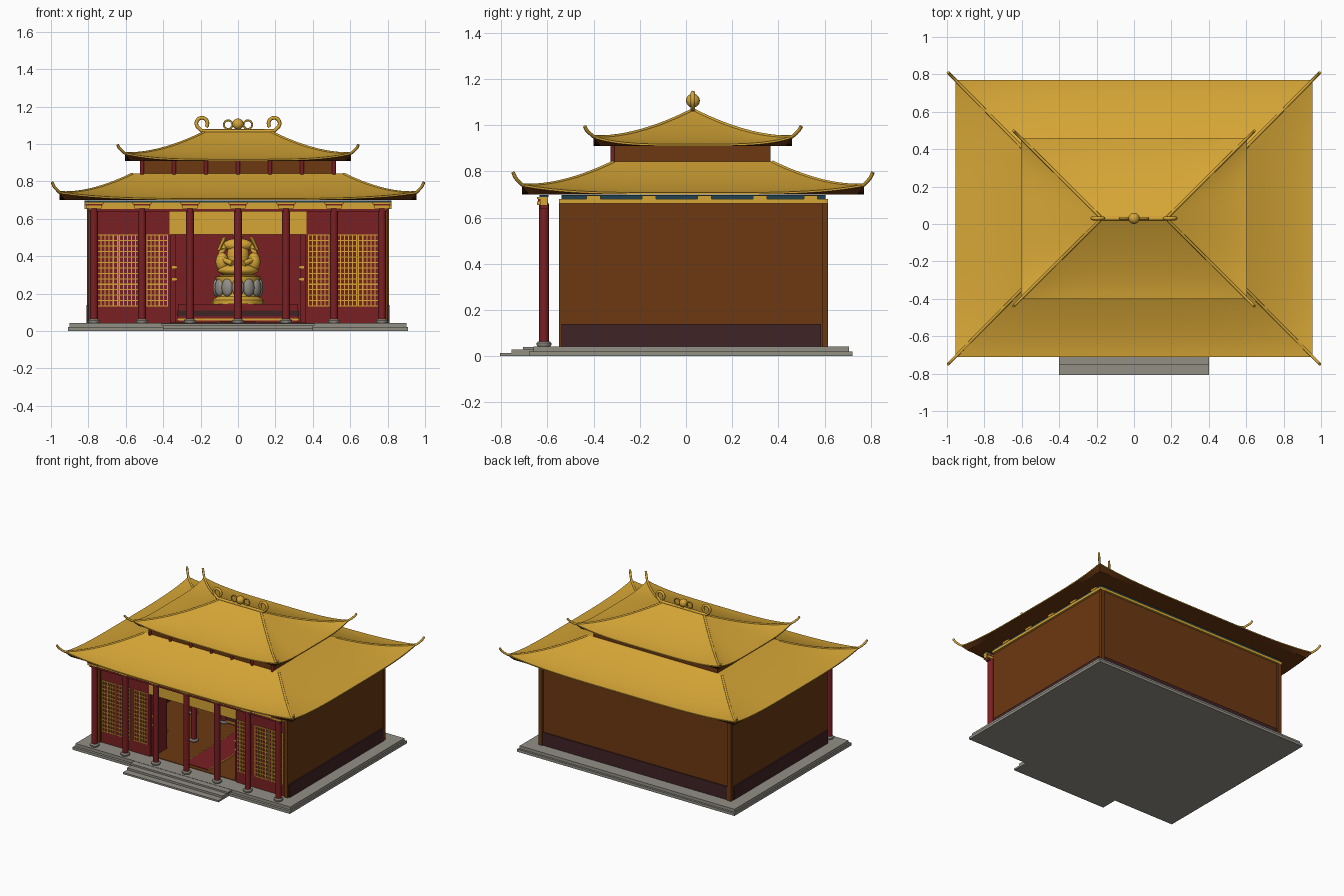
import bpy, bmesh, math
from mathutils import Vector, Matrix

if "Cube" in bpy.data.objects:
    bpy.data.objects.remove(bpy.data.objects["Cube"])


def material(name, r, g, b):
    lin = [((c / 255 + 0.055) / 1.055) ** 2.4 for c in (r, g, b)]
    m = bpy.data.materials.new(name)
    m.diffuse_color = (*lin, 1)
    m.use_nodes = True
    m.node_tree.nodes["Principled BSDF"].inputs["Base Color"].default_value = m.diffuse_color
    return m


GOLD = material("gold", 214, 166, 54)
BROWN = material("brown", 108, 56, 17)
RED = material("red", 122, 32, 35)
DARK = material("dark_plinth", 64, 35, 38)
STONE = material("stone", 146, 143, 133)
TEAL = material("teal", 32, 64, 78)


def finish(name, bm, mats, smooth=None):
    bmesh.ops.recalc_face_normals(bm, faces=bm.faces)
    me = bpy.data.meshes.new(name)
    bm.to_mesh(me)
    bm.free()
    for m in mats:
        me.materials.append(m)
    ob = bpy.data.objects.new(name, me)
    bpy.context.collection.objects.link(ob)
    if smooth:
        shade(ob, smooth)
    return ob


def shade(ob, angle):
    bpy.ops.object.select_all(action='DESELECT')
    ob.select_set(True)
    bpy.context.view_layer.objects.active = ob
    bpy.ops.object.shade_smooth_by_angle(angle=math.radians(angle))


def boxes(name, mat, *ranges):
    """Each range is x0, x1, y0, y1, z0, z1."""
    bm = bmesh.new()
    for x0, x1, y0, y1, z0, z1 in ranges:
        m = Matrix.Translation(((x0 + x1) / 2, (y0 + y1) / 2, (z0 + z1) / 2))
        m = m @ Matrix.Diagonal((x1 - x0, y1 - y0, z1 - z0, 1))
        bmesh.ops.create_cube(bm, size=1, matrix=m)
    return finish(name, bm, [mat])


def lathe(name, mat, profile, spots=((0, 0),), n=20):
    """Turn (radius, z) pairs around a vertical axis at each spot."""
    bm = bmesh.new()
    for x, y in spots:
        rings = [[bm.verts.new((x + r * math.cos(i * math.tau / n),
                                y + r * math.sin(i * math.tau / n), z))
                  for i in range(n)] for r, z in profile]
        for a, b in zip(rings, rings[1:]):
            for i in range(n):
                bm.faces.new((a[i], a[(i + 1) % n], b[(i + 1) % n], b[i]))
        bm.faces.new(rings[0])
        bm.faces.new(rings[-1])
    return finish(name, bm, [mat], 40)


def balls(name, mat, *items):
    """Each item is centre, radii, turn about z."""
    bm = bmesh.new()
    for c, s, turn in items:
        m = Matrix.Translation(c) @ Matrix.Rotation(turn, 4, 'Z') @ Matrix.Diagonal((*s, 1))
        bmesh.ops.create_uvsphere(bm, u_segments=16, v_segments=10, radius=1, matrix=m)
    return finish(name, bm, [mat], 60)


def tube(name, mat, pts, radius, cyclic=False):
    cu = bpy.data.curves.new(name, 'CURVE')
    cu.dimensions = '3D'
    cu.bevel_depth, cu.bevel_resolution, cu.use_fill_caps = radius, 2, True
    sp = cu.splines.new('POLY')
    sp.points.add(len(pts) - 1)
    for p, co in zip(sp.points, pts):
        p.co = (*co, 1)
    sp.use_cyclic_u = cyclic
    cu.materials.append(mat)
    ob = bpy.data.objects.new(name, cu)
    bpy.context.collection.objects.link(ob)
    bpy.ops.object.select_all(action='DESELECT')
    ob.select_set(True)
    bpy.context.view_layer.objects.active = ob
    bpy.ops.object.convert(target='MESH')
    shade(bpy.context.object, 50)


CY = 0.03  # centre line of the hall in y


def roof(name, ex, ey, tx, ty, z0, z1, lift, tip):
    """Hipped roof with a concave slope, lifted corners and upturned hip ends."""
    n, rows = 24, 12

    def height(t, s):
        return z0 + (z1 - z0) * t ** 1.45 + lift * abs(s) ** 4 * (1 - t) ** 2

    def ring(hx, hy, zf):
        out = []
        for side in range(4):
            for i in range(n):
                s = -1 + 2 * i / n
                x, y = [(s, -1), (1, s), (-s, 1), (-1, -s)][side]
                out.append(bm.verts.new((x * hx, CY + y * hy, zf(s))))
        return out

    bm = bmesh.new()
    rings = [ring(ex - 0.03, ey - 0.03, lambda s: z0 - 0.008),
             ring(ex, ey, lambda s: height(0, s) - 0.008)]
    for k in range(rows + 1):
        t = k / rows
        rings.append(ring(ex + (tx - ex) * t, ey + (ty - ey) * t, lambda s: height(t, s)))
    for k, (a, b) in enumerate(zip(rings, rings[1:])):
        for i in range(4 * n):
            j = (i + 1) % (4 * n)
            bm.faces.new((a[i], a[j], b[j], b[i])).material_index = 1 if k == 0 else 0
    bm.faces.new(rings[0]).material_index = 1
    bm.faces.new(rings[-1])
    finish(name, bm, [GOLD, BROWN], 15)
    # hip ridges with upturned ends
    for sx in (-1, 1):
        for sy in (-1, 1):
            pts = [(sx * (ex + (tx - ex) * t), CY + sy * (ey + (ty - ey) * t), height(t, 1) - 0.003)
                   for t in [1 - k / 12 for k in range(13)]]
            for d, h in ((0.018, 0.3), (0.03, 0.6), (0.039, 1)):
                pts.append((sx * (ex + d), CY + sy * (ey + d), z0 + lift + (tip - z0 - lift) * h))
            tube(name + "_hip_ridge", GOLD, pts, 0.008)


# Stone platform and steps
boxes("platform", STONE, (-.91, .91, -.68, .72, 0, .02), (-.9, .9, -.66, .705, .02, .042))
boxes("steps", STONE, (-.4, .4, -.806, -.6, 0, .013), (-.4, .4, -.755, -.6, .013, .028),
      (-.41, .41, -.706, -.6, .028, .04))
boxes("hall_floor", BROWN, (-.79, .79, -.53, .58, .04, .046))

# Solid walls, corner posts, plinth
boxes("side_and_back_walls", BROWN, (-.8, -.77, -.55, .6, .04, .66), (.77, .8, -.55, .6, .04, .66),
      (-.8, .8, .57, .6, .04, .66))
boxes("corner_posts", BROWN, *[(min(s * .775, s * .807), max(s * .775, s * .807), .59, .615, .04, .66)
                               for s in (-1, 1)])
boxes("plinth", DARK, (-.81, -.76, -.54, .585, .04, .14), (.76, .81, -.54, .585, .04, .14),
      (-.775, .775, .565, .608, .04, .14))

# Beams below the eaves
boxes("wall_beam", GOLD, (-.815, -.77, -.55, .61, .66, .68), (.77, .815, -.55, .61, .66, .68),
      (-.815, .815, .57, .615, .66, .68))
boxes("upper_beam", TEAL, (-.805, .805, -.54, .605, .68, .697), (-.82, .82, -.635, -.595, .688, .698))
boxes("beam_blocks", GOLD, *[(s * .808 - .01, s * .808 + .01, y - .03, y + .03, .68, .695)
                             for s in (-1, 1) for y in (-.4, -.16, .08, .32, .54)])

# Porch columns with stone bases and bracket heads
cols = [-.77 + i * .77 / 3 for i in range(7)]
porch = [(x, -.615) for x in cols]
inner = [(s * x, y) for s in (-1, 1) for x in (.257, .513) for y in (-.16, .2)]
base = [(.026, .04), (.032, .048), (.032, .056), (.024, .064)]
lathe("porch_columns", RED, [(.021, .05), (.021, .66)], porch)
lathe("porch_column_bases", STONE, base, porch)
lathe("inner_columns", RED, [(.021, .05), (.021, .69)], inner)
lathe("inner_column_bases", STONE, base, inner)
boxes("porch_beam", GOLD, (-.82, .82, -.63, -.6, .652, .69))
boxes("bracket_heads", GOLD, *[(x - .04, x + .04, -.645, -.597, .655, .67) for x in cols],
      *[(x - .05, x + .05, -.645, -.597, .68, .69) for x in cols])
boxes("bracket_pads", RED, *[(x - .045, x + .045, -.642, -.598, .67, .68) for x in cols],
      (-.8, .8, -.632, -.598, .638, .652))

# Front wall with lattice windows, lintel and open doors
boxes("front_wall", RED, (-.79, -.36, -.54, -.515, .04, .66), (.36, .79, -.54, -.515, .04, .66))
bars, w = [], .0028
for s in (-1, 1):
    for c in (-.7, -.58, -.432):
        c *= s
        for i in range(6):
            x = c - .055 + i * .022
            bars.append((x - w, x + w, -.546, -.54, .13, .515))
        for i in range(14):
            z = .133 + i * .0292
            bars.append((c - .055, c + .055, -.547, -.54, z - w, z + w))
boxes("window_lattice", GOLD, *bars)
boxes("door_lintel", GOLD, (-.365, .365, -.545, -.515, .515, .64))
boxes("lintel_top", RED, (-.36, .36, -.54, -.515, .64, .68))
boxes("open_doors", RED, (-.36, -.335, -.515, -.37, .046, .515), (.335, .36, -.515, -.37, .046, .515))
boxes("door_handles", GOLD, *[(s * .338 - .015, s * .338 + .015, -.522, -.515, z, z + .012)
                              for s in (-1, 1) for z in (.27, .335)])

# Carpet, back screen and altar
boxes("carpet", RED, (-.1, .1, -.5, .2, .046, .05))
boxes("carpet_border", GOLD, (-.106, -.1, -.5, .2, .046, .051), (.1, .106, -.5, .2, .046, .051))
boxes("back_screen", RED, (-.5, .5, .5, .52, .046, .66))
boxes("altar", RED, (-.32, .32, .2, .46, .046, .145))
boxes("altar_trim", GOLD, (-.325, .325, .192, .465, .055, .068))
boxes("altar_band", DARK, (-.325, .325, .193, .465, .08, .11))

# Seated statue on a lotus seat
at = [(0, .32)]
lathe("lotus_seat", GOLD, [(.14, .145), (.14, .165), (.11, .185), (.1, .22), (.12, .27), (.12, .29),
                           (.09, .3)], at)
balls("lotus_petals", STONE, *[((.115 * math.cos(a), .32 + .115 * math.sin(a), .232),
                                (.02, .033, .048), a) for a in [i * math.tau / 12 for i in range(12)]])
balls("statue_body", GOLD, ((0, .31, .325), (.11, .085, .035), 0), ((0, .32, .40), (.06, .045, .09), 0),
      ((0, .32, .46), (.08, .04, .035), 0), ((0, .315, .54), (.038, .04, .05), 0),
      ((0, .32, .595), (.02, .02, .025), 0), ((-.085, .3, .37), (.035, .035, .05), 0),
      ((.085, .3, .37), (.035, .035, .05), 0))
for s in (-1, 1):
    tube("statue_arm", GOLD, [(s * .07, .32, .46), (s * .1, .3, .39), (s * .03, .25, .36)], .017)
    tube("statue_raised_arm", GOLD, [(s * .05, .32, .45), (s * .1, .3, .44), (s * .07, .28, .5)], .012)

# Roofs and upper storey
roof("lower_roof", .955, .74, .565, .345, .708, .842, .036, .795)
boxes("upper_storey", BROWN, (-.52, .52, -.315, .365, .82, .92))
lathe("upper_posts", RED, [(.011, .82), (.011, .915)], [(-.513 + i * .171, -.317) for i in range(7)], 12)
roof("upper_roof", .605, .43, .18, .008, .918, 1.065, .035, .995)

# Ridge, end scrolls, pearl and rings
tube("ridge", GOLD, [(-.19, CY, 1.068), (.19, CY, 1.068)], .011)
for s in (-1, 1):
    arc = [(s * (.193 + .03 * math.cos(a)), CY, 1.11 + .03 * math.sin(a))
           for a in [math.radians(-60 + i * 20) for i in range(15)]]
    tube("ridge_scroll", GOLD, [(s * .17, CY, 1.068), (s * .195, CY, 1.07)] + arc, .01)
    tube("ridge_ring", GOLD, [(s * .053 + .023 * math.cos(i * math.tau / 20), CY,
                               1.103 + .023 * math.sin(i * math.tau / 20)) for i in range(20)],
         .005, True)
balls("ridge_pearl", GOLD, ((0, CY, 1.106), (.03, .03, .03), 0))
